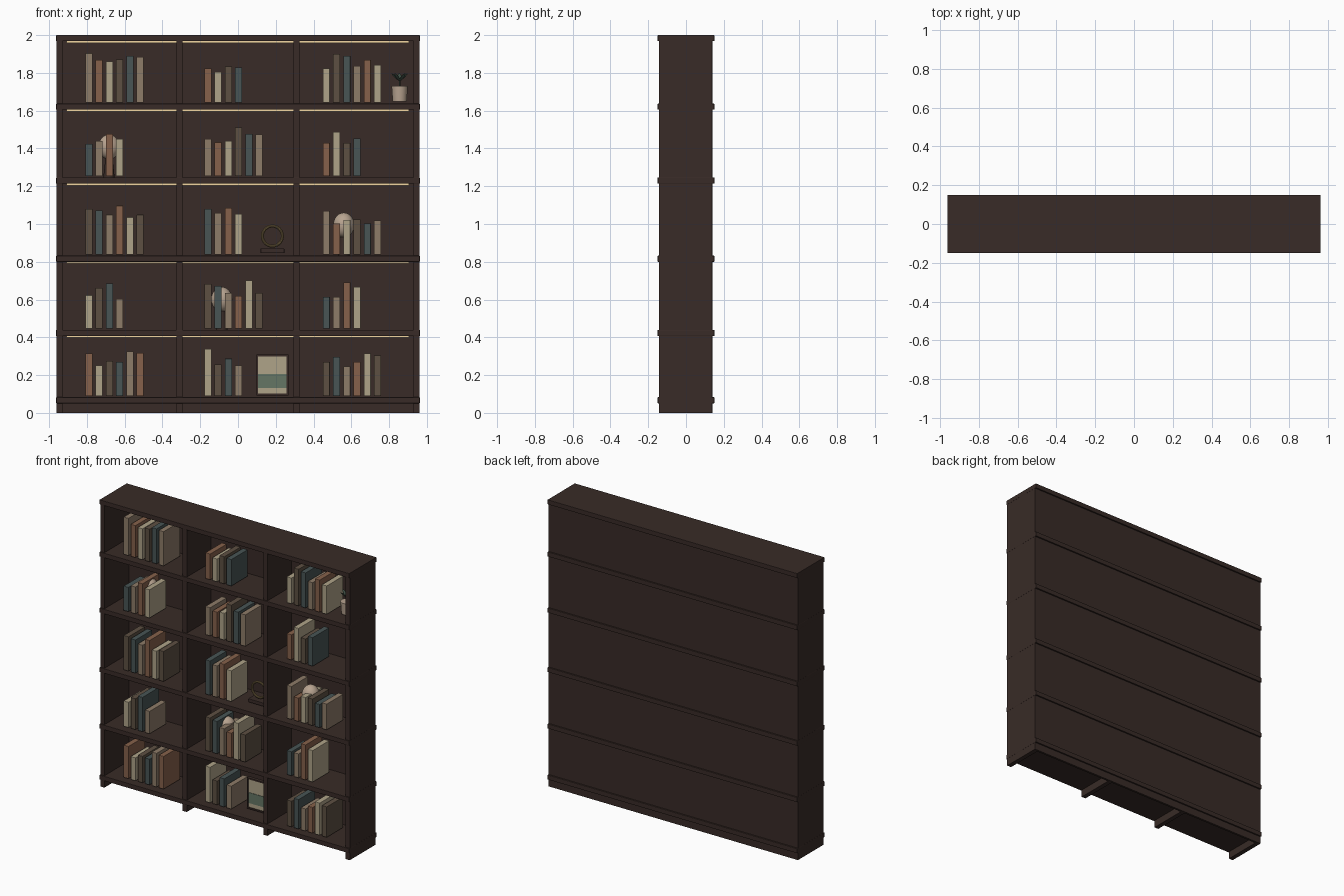
import bpy, math
from mathutils import Vector

if "Cube" in bpy.data.objects:
    bpy.data.objects.remove(bpy.data.objects["Cube"])


def mat(name, r, g, b):
    m = bpy.data.materials.new(name)
    m.diffuse_color = (r, g, b, 1)
    m.use_nodes = True
    m.node_tree.nodes["Principled BSDF"].inputs["Base Color"].default_value = m.diffuse_color
    return m


WOOD = mat("dark_wood", 0.040, 0.024, 0.020)
GLOW = mat("warm_light", 0.90, 0.68, 0.36)
STONE = mat("pale_stone", 0.48, 0.37, 0.28)
BRASS = mat("brass", 0.20, 0.14, 0.06)
LEAF = mat("leaf_green", 0.05, 0.08, 0.06)
BAND = mat("art_green", 0.13, 0.18, 0.13)
BOOKS = [mat("book_tan", 0.27, 0.20, 0.14), mat("book_brown", 0.24, 0.12, 0.07),
         mat("book_cream", 0.43, 0.37, 0.25), mat("book_olive", 0.11, 0.08, 0.055),
         mat("book_teal", 0.065, 0.09, 0.09)]


def finish(name, m, smooth=False):
    o = bpy.context.object
    o.name = name
    o.data.materials.append(m)
    if smooth:
        bpy.ops.object.shade_smooth_by_angle()
    return o


def box(name, x0, x1, y0, y1, z0, z1, m, bevel=0):
    bpy.ops.mesh.primitive_cube_add(size=1, location=((x0 + x1) / 2, (y0 + y1) / 2, (z0 + z1) / 2))
    o = bpy.context.object
    o.scale = (x1 - x0, y1 - y0, z1 - z0)
    bpy.ops.object.transform_apply(location=False, rotation=False, scale=True)
    if bevel:
        b = o.modifiers.new("edge", "BEVEL")
        b.width = bevel
        b.segments = 2
    return finish(name, m)


def cone(name, x, y, z0, z1, r0, r1, m):
    bpy.ops.mesh.primitive_cone_add(vertices=32, radius1=r0, radius2=r1, depth=z1 - z0,
                                    location=(x, y, (z0 + z1) / 2))
    return finish(name, m, True)


# Carcass: shelves stand slightly proud of the uprights and back, front and rear
W = 0.9625
shelf_tops = [0.083, 0.439, 0.832, 1.246, 1.637]
for z in shelf_tops + [2.0]:
    box("shelf", -W, W, -0.15, 0.15, z - 0.032, z, WOOD, 0.002)
for x in (-W + 0.017, -0.3105, 0.3105, W - 0.017):
    box("upright", x - 0.016, x + 0.016, -0.143, 0.139, 0, 1.985, WOOD, 0.001)
box("back_panel", -W + 0.002, W - 0.002, 0.125, 0.14, 0.0, 1.99, WOOD)

# Light strips under every shelf above a bay
for z in shelf_tops[1:] + [2.0]:
    box("light_strip", -0.907, 0.905, -0.118, -0.106, z - 0.041, z - 0.032, GLOW)

# Books: heights per bay, bottom row first, in hundredths of a unit
heights = [
    [(22.5, 16, 18.5, 18, 23.5, 22.8), (24.8, 16.7, 19.7, 16), (18, 20.6, 15.5, 18, 22.5, 21.3)],
    [(17.7, 21.6, 24, 15.7), (23.6, 22.6, 19, 17.3, 25.6, 19), (16.8, 16.8, 24.5, 22)],
    [(24, 23.2, 21, 25.8, 19.7, 21), (24, 22, 24.5, 21.5), (23, 16.3, 18.2, 18.6, 16.3, 18)],
    [(17, 18.7, 22.4, 19.7), (19.7, 18, 18.7, 25.8, 22.4, 22)
     , (17.6, 23.5, 17.6, 20)],
    [(26, 22.4, 21.6, 22.8, 24.5, 24), (18, 16, 19, 18.5), (18, 25.6, 24.5, 19.2, 22.4, 19.8)],
]
for r, row in enumerate(heights):
    z = shelf_tops[r] + 0.007
    for c, bay in enumerate(row):
        for i, h in enumerate(bay):
            x = (-0.808, -0.178, 0.449)[c] + i * 0.0543
            box("book", x, x + 0.037, -0.105, 0.076, z, z + h / 100,
                BOOKS[(r + 1 + c + i) % 5], 0.0015)

# Rounded stone ornaments behind some of the books
for x, z in ((-0.683, shelf_tops[3]), (0.56, shelf_tops[2]), (-0.086, shelf_tops[1])):
    bpy.ops.mesh.primitive_uv_sphere_add(segments=32, ring_count=16, radius=1, location=(x, 0, z + 0.162))
    bpy.context.object.scale = (0.056, 0.056, 0.066)
    finish("ornament_head", STONE, True)
    cone("ornament_stand", x, 0, z, z + 0.11, 0.03, 0.018, WOOD)

# Brass ring on a dark plinth
box("ring_plinth", 0.12, 0.245, -0.06, 0.005, 0.846, 0.87, WOOD, 0.002)
bpy.ops.mesh.primitive_torus_add(location=(0.182, -0.028, 0.936), rotation=(math.pi / 2, 0, 0),
                                 major_radius=0.053, minor_radius=0.008,
                                 major_segments=40, minor_segments=10)
finish("brass_ring", BRASS, True)

# Framed picture: four frame bars, art sheet and colour band
for x0, x1, z0, z1 in ((0.097, 0.107, 0.093, 0.308), (0.258, 0.268, 0.093, 0.308),
                       (0.107, 0.258, 0.093, 0.103), (0.107, 0.258, 0.298, 0.308)):
    box("picture_frame", x0, x1, -0.042, -0.018, z0, z1, WOOD)
box("picture_art", 0.105, 0.26, -0.036, -0.02, 0.101, 0.3, BOOKS[2])
box("picture_band", 0.107, 0.258, -0.039, -0.034, 0.132, 0.205, BAND)

# Potted plant with pointed leaves fanning out of the pot
px, py = 0.856, -0.02
cone("plant_pot", px, py, 1.648, 1.73, 0.037, 0.043, STONE)
cone("plant_stem", px, py, 1.725, 1.765, 0.004, 0.003, LEAF)
for i in range(5):
    a = math.radians(20 + i * 72)
    d = Vector((math.cos(a) * 0.72, math.sin(a) * 0.72, 0.65)).normalized()
    bpy.ops.mesh.primitive_uv_sphere_add(segments=12, ring_count=8, radius=1,
                                         location=Vector((px, py, 1.757)) + d * 0.03)
    o = bpy.context.object
    o.rotation_euler = d.to_track_quat('Z', 'Y').to_euler()
    o.scale = (0.011, 0.004, 0.03)
    finish("plant_leaf", LEAF, True)
